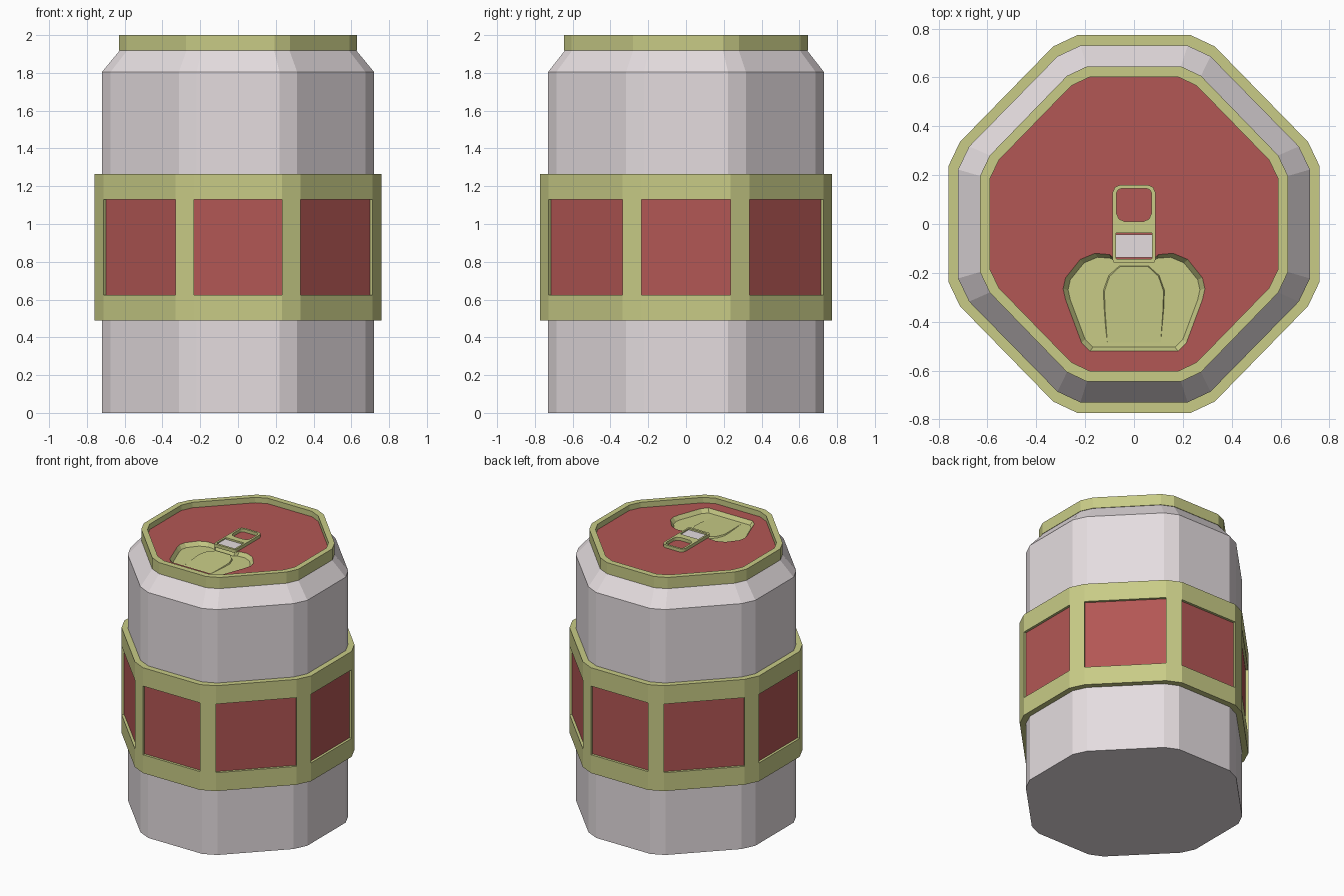
import bpy, bmesh
from mathutils import Vector

if "Cube" in bpy.data.objects:
    bpy.data.objects.remove(bpy.data.objects["Cube"])


def material(name, rgb):
    m = bpy.data.materials.new(name)
    m.diffuse_color = (*rgb, 1)
    m.use_nodes = True
    m.node_tree.nodes["Principled BSDF"].inputs["Base Color"].default_value = m.diffuse_color
    return m


RED = material("red", (0.45, 0.095, 0.09))
GOLD = material("gold", (0.58, 0.60, 0.24))
WHITE = material("pale_metal", (0.78, 0.72, 0.74))


def section(hx, hy):
    """Octagon with a narrow facet on every corner (16 points)."""
    q = [(1, .305), (.937, .435), (.435, .94), (.305, 1)]
    pts = q + [(-x, y) for x, y in q[::-1]]
    pts += [(x, -y) for x, y in pts[::-1]]
    return [(x * hx, y * hy) for x, y in pts]


def add_loop(bm, pts, z):
    return [bm.verts.new((x, y, z)) for x, y in pts]


def bridge(bm, a, b):
    n = len(a)
    return [bm.faces.new((a[i], a[(i + 1) % n], b[(i + 1) % n], b[i])) for i in range(n)]


def finish(name, bm, *mats, fix_normals=True):
    if fix_normals:
        bmesh.ops.recalc_face_normals(bm, faces=bm.faces[:])
    me = bpy.data.meshes.new(name)
    bm.to_mesh(me)
    bm.free()
    for m in mats:
        me.materials.append(m)
    ob = bpy.data.objects.new(name, me)
    bpy.context.collection.objects.link(ob)
    return ob


def loft(rings, closed=False):
    """Skin faceted rings (hx, hy, z), capped or closed on itself."""
    bm = bmesh.new()
    loops = [add_loop(bm, section(hx, hy), z) for hx, hy, z in rings]
    rows = [bridge(bm, a, b) for a, b in zip(loops, loops[1:])]
    if closed:
        bridge(bm, loops[-1], loops[0])
    else:
        bm.faces.new(loops[0][::-1])
        bm.faces.new(loops[-1])
    bmesh.ops.recalc_face_normals(bm, faces=bm.faces[:])
    return bm, rows


# Can body with tapered shoulder
bm, _ = loft([(.72, .73, 0), (.72, .73, 1.805), (.625, .64, 1.92)])
finish("can_body", bm, WHITE)

# Top rim
bm, _ = loft([(.63, .645, 1.918), (.63, .645, 2), (.59, .602, 2), (.59, .602, 1.918)], True)
finish("top_rim", bm, GOLD)

# Band with a recessed red panel on each wide facet
bm, rows = loft([(.70, .71, .49), (.76, .773, .49), (.76, .773, .625),
                 (.76, .773, 1.13), (.76, .773, 1.265), (.70, .71, 1.265)], True)
wide = [f for f in rows[2] if f.calc_area() > .15]
for f in bmesh.ops.extrude_discrete_faces(bm, faces=wide)["faces"]:
    f.material_index = 1
    f.normal_update()
    bmesh.ops.translate(bm, verts=f.verts[:], vec=f.normal * -.018)
finish("band", bm, GOLD, RED, fix_normals=False)


def mirrored(half):
    return half + [(-x, y) for x, y in half[::-1]]


# Lid with a sunken mouth
LID, FLOOR = 1.96, 1.932
mouth = mirrored([(.08, -.145), (.10, -.125), (.16, -.12), (.22, -.145), (.28, -.22),
                  (.29, -.265), (.28, -.31), (.215, -.485), (.18, -.52)])
bm = bmesh.new()
outer = add_loop(bm, section(.595, .607), LID)
rim = add_loop(bm, mouth, LID)
edges = [bm.edges.new((l[i], l[(i + 1) % len(l)])) for l in (outer, rim) for i in range(len(l))]
bmesh.ops.triangle_fill(bm, edges=edges, use_beauty=True, normal=(0, 0, 1))
low = add_loop(bm, [(x * .93, -.32 + (y + .32) * .92) for x, y in mouth], FLOOR)
for f in bridge(bm, rim, low) + [bm.faces.new(low)]:
    f.material_index = 1
bmesh.ops.recalc_face_normals(bm, faces=bm.faces[:])
if sum(f.normal.z for f in bm.faces) < 0:
    bmesh.ops.reverse_faces(bm, faces=bm.faces[:])
finish("lid", bm, RED, GOLD, fix_normals=False)

# Raised tongue in the mouth, sloping down to the floor at the front
tongue = mirrored([(.06, -.17), (.105, -.21), (.127, -.27), (.125, -.34), (.115, -.48)])
bm = bmesh.new()
base = add_loop(bm, tongue, FLOOR - .004)
top = [bm.verts.new((x * .95, y - .004, FLOOR + .012 * (y + .48) / .31)) for x, y in tongue]
bridge(bm, base, top)
bm.faces.new(top)
bm.faces.new(base[::-1])
finish("mouth_tongue", bm, GOLD)


# Pull tab: rounded frame with a finger hole and a rivet window
def rounded(x, y0, y1, r0, r1):
    return mirrored([(x - r1, y1), (x - r1 * .3, y1 - r1 * .3), (x, y1 - r1),
                     (x, y0 + r0), (x - r0 * .3, y0 + r0 * .3), (x - r0, y0)])


cu = bpy.data.curves.new("pull_tab", "CURVE")
cu.dimensions, cu.fill_mode, cu.extrude = "2D", "BOTH", .012
for pts in (rounded(.087, -.16, .16, .012, .03), rounded(.072, .01, .145, .035, .02),
            rounded(.074, -.143, -.036, .004, .004)):
    s = cu.splines.new("POLY")
    s.points.add(len(pts) - 1)
    for p, (x, y) in zip(s.points, pts):
        p.co = (x, y, 0, 1)
    s.use_cyclic_u = True
tmp = bpy.data.objects.new("tab_curve", cu)
bpy.context.collection.objects.link(tmp)
bpy.context.view_layer.update()
me = bpy.data.meshes.new_from_object(tmp.evaluated_get(bpy.context.evaluated_depsgraph_get()))
bpy.data.objects.remove(tmp)
me.materials.clear()
me.materials.append(GOLD)
tab = bpy.data.objects.new("pull_tab", me)
tab.location.z = LID + .011
bpy.context.collection.objects.link(tab)

# Pale rivet plate in the tab window
bm = bmesh.new()
bmesh.ops.create_cube(bm, size=1)
bmesh.ops.scale(bm, verts=bm.verts[:], vec=(.15, .095, .016))
bmesh.ops.translate(bm, verts=bm.verts[:], vec=Vector((0, -.09, LID + .006)))
finish("rivet_plate", bm, WHITE)
